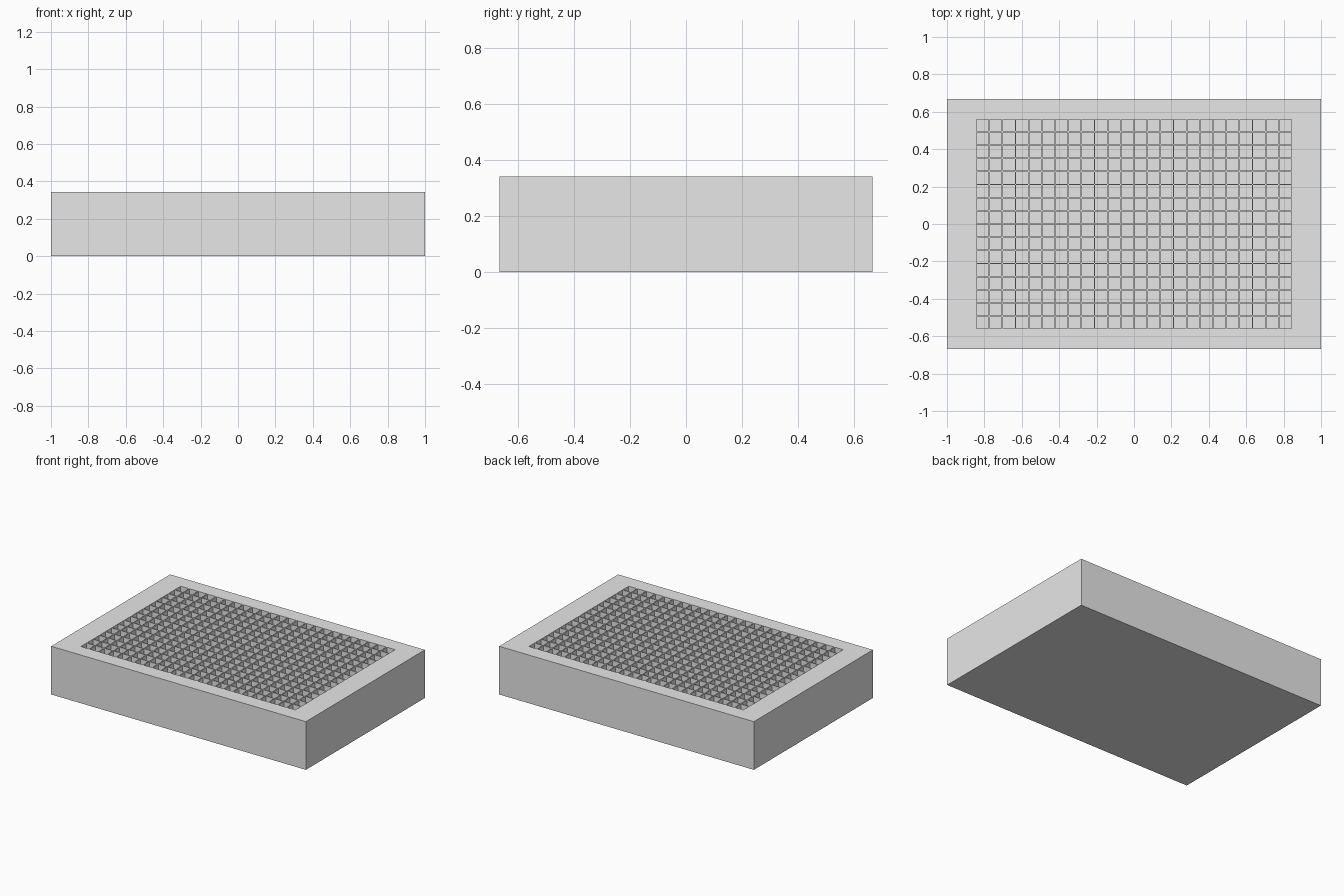
import bpy
import bmesh

cube = bpy.data.objects.get("Cube")
if cube:
    bpy.data.objects.remove(cube, do_unlink=True)

# Overall block and well layout
HALF_X, HALF_Y, HEIGHT = 1.0, 0.667, 0.342
COLS, ROWS = 24, 16
PITCH, WELL, FLOOR = 0.0704, 0.064, 0.04

grey = bpy.data.materials.new("light grey plastic")
grey.use_nodes = True
colour = (0.8, 0.8, 0.8, 1.0)
grey.diffuse_color = colour
grey.node_tree.nodes["Principled BSDF"].inputs["Base Color"].default_value = colour


def cut_lines(count, half):
    """Outer edge, both sides of every well, outer edge."""
    lines = [-half]
    for i in range(count):
        centre = (i - (count - 1) / 2) * PITCH
        lines += [centre - WELL / 2, centre + WELL / 2]
    return lines + [half]


xs, ys = cut_lines(COLS, HALF_X), cut_lines(ROWS, HALF_Y)
bm = bmesh.new()

# Top deck, with the well mouths left open
grid = [[bm.verts.new((x, y, HEIGHT)) for y in ys] for x in xs]
mouths = []
for i in range(len(xs) - 1):
    for j in range(len(ys) - 1):
        corners = [grid[i][j], grid[i + 1][j], grid[i + 1][j + 1], grid[i][j + 1]]
        if i % 2 and j % 2:
            mouths.append(corners)
        else:
            bm.faces.new(corners)

# Deep square wells
for corners in mouths:
    base = [bm.verts.new((v.co.x, v.co.y, FLOOR)) for v in corners]
    bm.faces.new(base)
    for k in range(4):
        n = (k + 1) % 4
        bm.faces.new((corners[k], corners[n], base[n], base[k]))

# Outer walls and flat underside
rim = ([col[0] for col in grid] + grid[-1][1:]
       + [col[-1] for col in reversed(grid[:-1])] + grid[0][-2:0:-1])
foot = [bm.verts.new((v.co.x, v.co.y, 0)) for v in rim]
for k in range(len(rim)):
    n = (k + 1) % len(rim)
    bm.faces.new((rim[n], rim[k], foot[k], foot[n]))
bm.faces.new(foot[::-1])
bmesh.ops.recalc_face_normals(bm, faces=bm.faces)

mesh = bpy.data.meshes.new("well_plate")
bm.to_mesh(mesh)
bm.free()
mesh.materials.append(grey)
plate = bpy.data.objects.new("well_plate", mesh)
bpy.context.collection.objects.link(plate)
